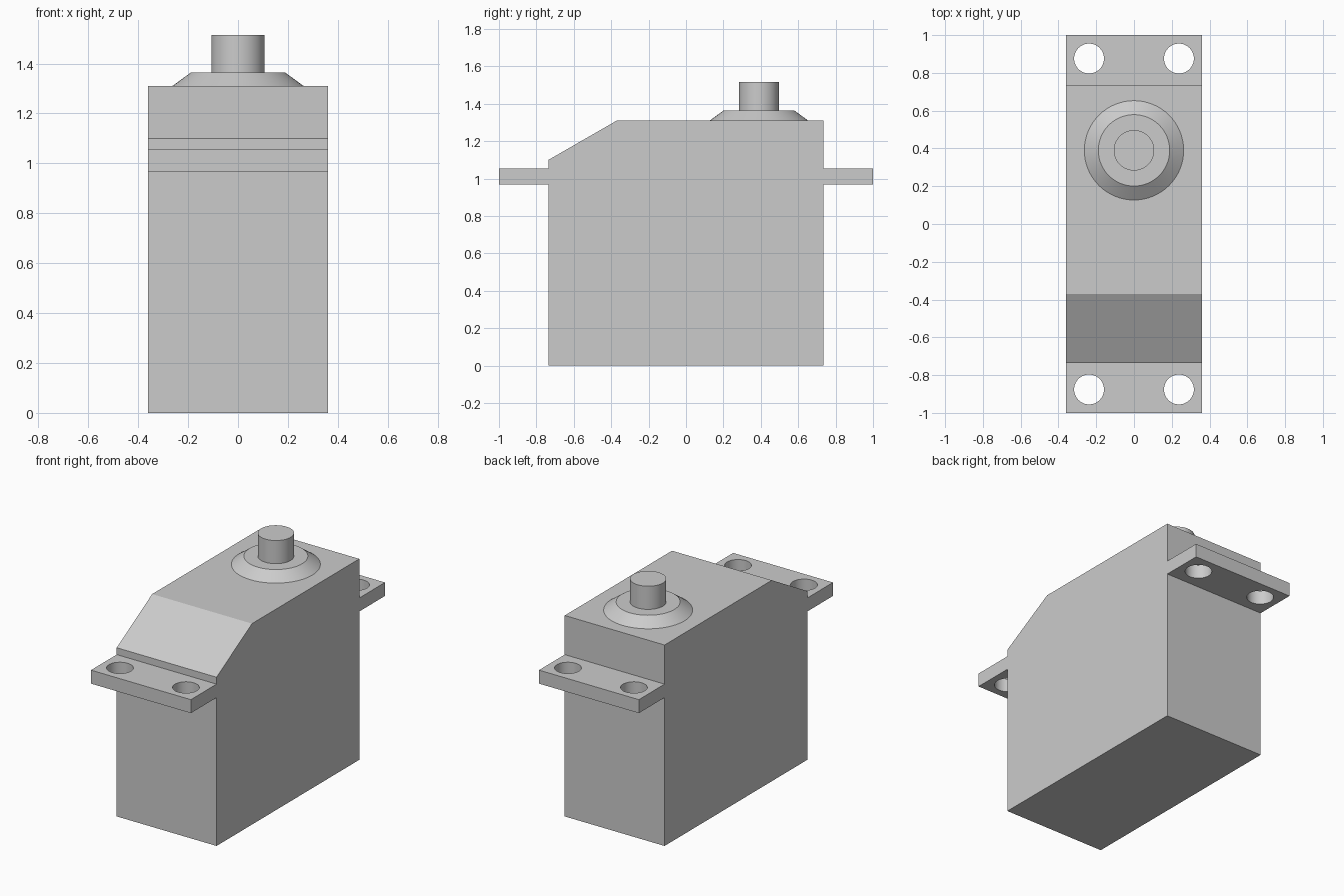
import bpy, bmesh, math

if "Cube" in bpy.data.objects:
    bpy.data.objects.remove(bpy.data.objects["Cube"], do_unlink=True)

HALF_W, HALF_L = 0.36, 0.735
TOP = 1.31
SHAFT_Y = 0.39

grey = bpy.data.materials.new("grey_plastic")
grey.use_nodes = True
colour = (0.6, 0.6, 0.6, 1)
grey.diffuse_color = colour
grey.node_tree.nodes["Principled BSDF"].inputs["Base Color"].default_value = colour


def add_object(name, bm):
    bmesh.ops.recalc_face_normals(bm, faces=bm.faces)
    mesh = bpy.data.meshes.new(name)
    bm.to_mesh(mesh)
    bm.free()
    mesh.materials.append(grey)
    obj = bpy.data.objects.new(name, mesh)
    bpy.context.collection.objects.link(obj)
    return obj


def extrude_profile(name, profile):
    """Extrude a (y, z) outline across the full width."""
    bm = bmesh.new()
    face = bm.faces.new([bm.verts.new((-HALF_W, y, z)) for y, z in profile])
    geom = bmesh.ops.extrude_face_region(bm, geom=[face])["geom"]
    verts = [g for g in geom if isinstance(g, bmesh.types.BMVert)]
    bmesh.ops.translate(bm, verts=verts, vec=(2 * HALF_W, 0, 0))
    return add_object(name, bm)


def frustum(name, x, y, z0, z1, r0, r1):
    bpy.ops.mesh.primitive_cone_add(vertices=64, radius1=r0, radius2=r1,
                                    depth=z1 - z0, location=(x, y, (z0 + z1) / 2))
    obj = bpy.context.object
    obj.name = name
    obj.data.materials.append(grey)
    bpy.ops.object.shade_smooth_by_angle(angle=math.radians(25))
    return obj


# Case with a sloped front top edge
extrude_profile("case", [(-HALF_L, 0), (HALF_L, 0), (HALF_L, TOP),
                         (-0.37, TOP), (-HALF_L, 1.1)])

# Mounting tabs, each with two screw holes
for side, name in ((-1, "front_mounting_tab"), (1, "back_mounting_tab")):
    tab = extrude_profile(name, [(side * HALF_L, 0.967), (side, 0.967),
                                 (side, 1.055), (side * HALF_L, 1.055)])
    for x in (-0.238, 0.238):
        cutter = frustum("hole_cutter", x, side * 0.876, 0.8, 1.2, 0.079, 0.079)
        cutter.hide_render = True
        mod = tab.modifiers.new("screw_hole", 'BOOLEAN')
        mod.operation = 'DIFFERENCE'
        mod.solver = 'EXACT'
        mod.object = cutter
        bpy.ops.object.select_all(action='DESELECT')
        tab.select_set(True)
        bpy.context.view_layer.objects.active = tab
        bpy.ops.object.modifier_apply(modifier=mod.name)
        bpy.data.objects.remove(cutter, do_unlink=True)
    bpy.ops.object.shade_smooth_by_angle(angle=math.radians(25))

# Output collar and shaft
frustum("shaft_collar", 0, SHAFT_Y, TOP, 1.364, 0.263, 0.189)
frustum("output_shaft", 0, SHAFT_Y, 1.364, 1.515, 0.107, 0.107)
